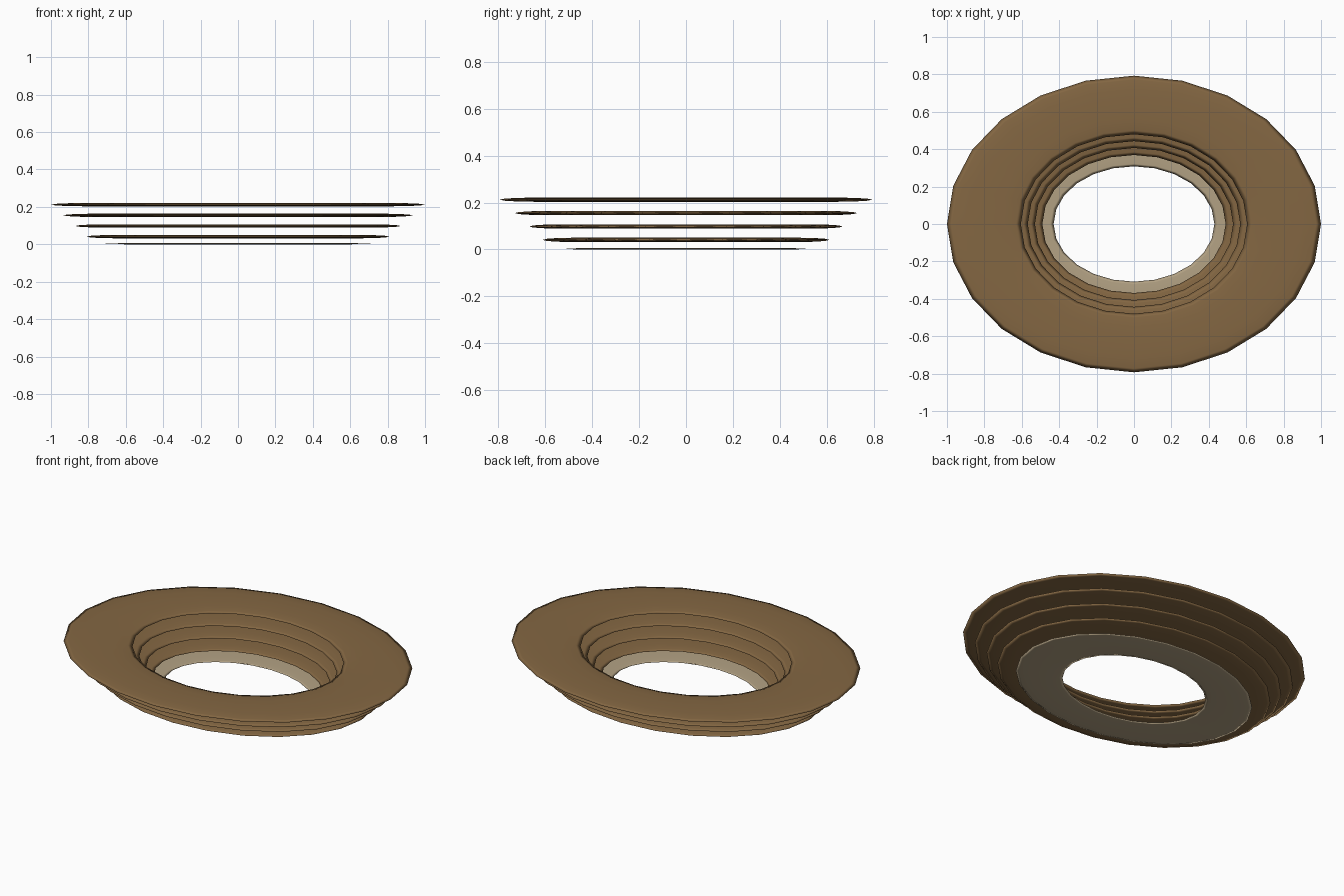
import bpy, bmesh, math

if "Cube" in bpy.data.objects:
    bpy.data.objects.remove(bpy.data.objects["Cube"])


def material(name, rgb):
    m = bpy.data.materials.new(name)
    m.diffuse_color = (*rgb, 1)
    m.use_nodes = True
    m.node_tree.nodes["Principled BSDF"].inputs["Base Color"].default_value = m.diffuse_color
    return m


wood = material("brown", (0.23, 0.135, 0.055))
cream = material("cream", (0.45, 0.36, 0.23))
SIDES, SECTION = 24, 12


def flat_ring(name, outer, inner, y_scale, z, half, mat):
    """Oval torus squashed to a thin lens-shaped section."""
    major, minor = (outer + inner) / 2, (outer - inner) / 2
    bm = bmesh.new()
    rows = []
    for i in range(SIDES):
        a = math.tau * i / SIDES
        row = []
        for j in range(SECTION):
            b = math.tau * j / SECTION
            r = major + minor * math.cos(b)
            row.append(bm.verts.new((r * math.cos(a), r * math.sin(a) * y_scale,
                                     z + half * math.sin(b))))
        rows.append(row)
    for i in range(SIDES):
        p, q = rows[i], rows[(i + 1) % SIDES]
        for j in range(SECTION):
            k = (j + 1) % SECTION
            bm.faces.new((p[j], q[j], q[k], p[k])).smooth = True
    me = bpy.data.meshes.new(name)
    bm.to_mesh(me)
    bm.free()
    me.materials.append(mat)
    ob = bpy.data.objects.new(name, me)
    bpy.context.collection.objects.link(ob)


# Four stacked rings, widening upward
for n, (outer, inner, ys, z) in enumerate([(0.81, 0.49, 0.753, 0.041),
                                           (0.87, 0.53, 0.767, 0.098),
                                           (0.935, 0.568, 0.780, 0.155),
                                           (1.0, 0.605, 0.793, 0.212)]):
    flat_ring(f"tier_ring_{n + 1}", outer, inner, ys, z, 0.009, wood)

# Thin pale ring at the base
flat_ring("base_ring", 0.71, 0.43, 0.717, 0.003, 0.003, cream)
